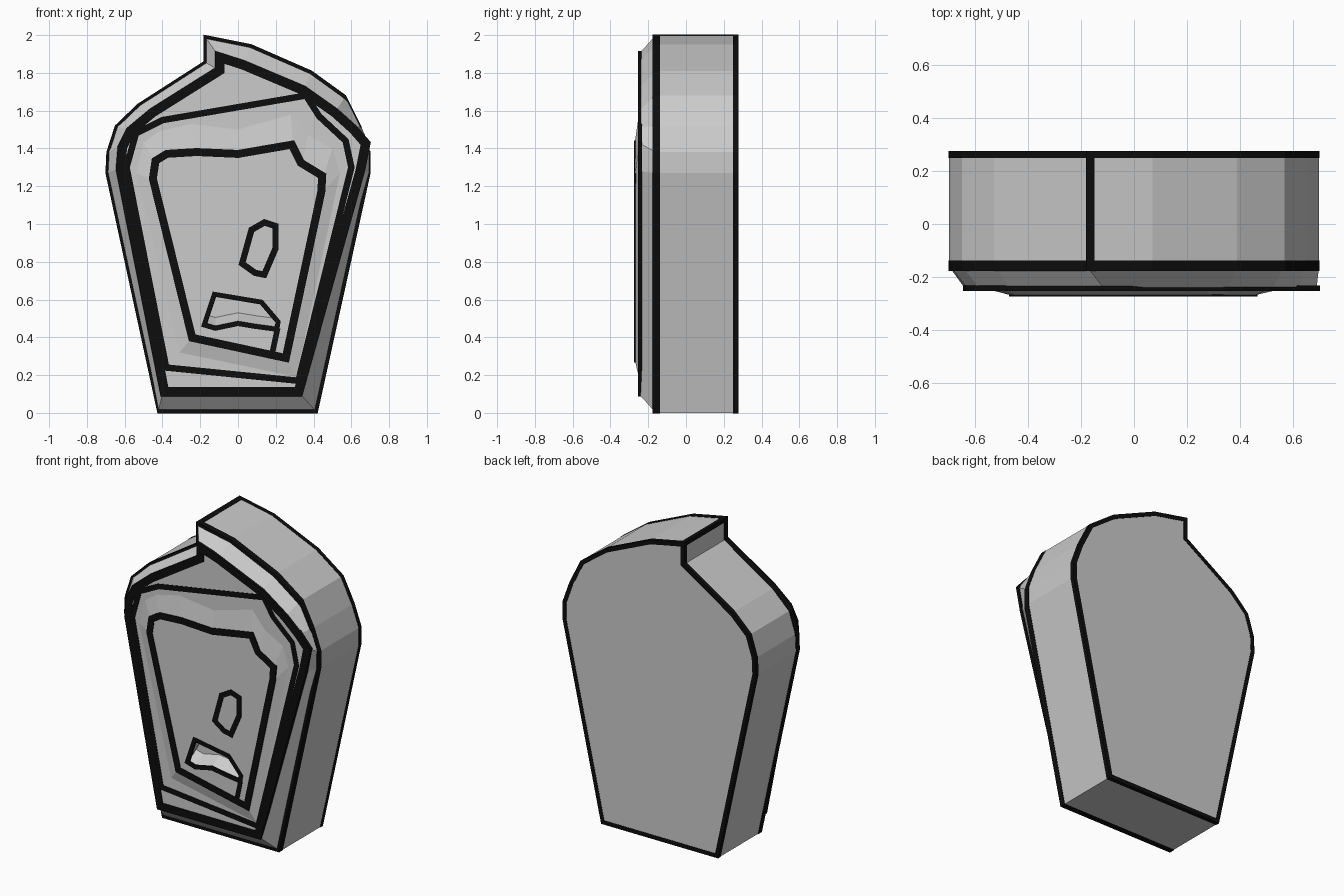
import bpy, bmesh
from mathutils import Vector

if "Cube" in bpy.data.objects:
    bpy.data.objects.remove(bpy.data.objects["Cube"])


def mat(name, v):
    m = bpy.data.materials.new(name)
    m.diffuse_color = (v, v, v, 1)
    m.use_nodes = True
    m.node_tree.nodes["Principled BSDF"].inputs["Base Color"].default_value = m.diffuse_color
    return m


STONE = mat("stone_grey", 0.6)
INK = mat("ink_black", 0.004)


def finish(name, bm, m):
    bmesh.ops.recalc_face_normals(bm, faces=bm.faces)
    me = bpy.data.meshes.new(name)
    bm.to_mesh(me)
    bm.free()
    me.materials.append(m)
    ob = bpy.data.objects.new(name, me)
    bpy.context.collection.objects.link(ob)
    return ob


def loft(name, rings, m):
    """Solid through matching (y, outline) rings."""
    bm = bmesh.new()
    vs = [[bm.verts.new((x, y, z)) for x, z in pts] for y, pts in rings]
    n = len(vs[0])
    for a, b in zip(vs, vs[1:]):
        for i in range(n):
            j = (i + 1) % n
            bm.faces.new((a[i], a[j], b[j], b[i]))
    bm.faces.new(vs[0])
    bm.faces.new(vs[-1])
    return finish(name, bm, m)


def offset(pts, d, closed):
    """Shift a polyline to its right-hand side by d, with mitred corners."""
    p = [Vector(q) for q in pts]
    n, out = len(p), []
    for i in range(n):
        ds = []
        if closed or i > 0:
            ds.append((p[i] - p[i - 1]).normalized())
        if closed or i < n - 1:
            ds.append((p[(i + 1) % n] - p[i]).normalized())
        ns = [Vector((t.y, -t.x)) for t in ds]
        mid = sum(ns, Vector((0, 0))).normalized()
        out.append(p[i] + mid * d / max(mid.dot(ns[0]), 0.5))
    return out


def ribbon(name, pts, y0, y1, a, b, closed=True):
    """Thin black band following an outline from offset a to offset b."""
    bm = bmesh.new()
    A, B = offset(pts, a, closed), offset(pts, b, closed)
    sec = [[bm.verts.new((q.x, y, q.y)) for q, y in
            ((u, y0), (v, y0), (v, y1), (u, y1))] for u, v in zip(A, B)]
    n = len(sec)
    for i in range(n if closed else n - 1):
        s, t = sec[i], sec[(i + 1) % n]
        for k in range(4):
            l = (k + 1) % 4
            bm.faces.new((s[k], s[l], t[l], t[k]))
    if not closed:
        bm.faces.new(sec[0])
        bm.faces.new(sec[-1])
    return finish(name, bm, INK)


# Outlines (x, z), clockwise from the lower left
outer = [(-.425, 0), (-.70, 1.27), (-.695, 1.38), (-.65, 1.52), (-.53, 1.635),
         (-.18, 1.86), (-.18, 2), (.07, 1.95), (.39, 1.81), (.57, 1.68),
         (.65, 1.52), (.70, 1.38), (.70, 1.27), (.42, 0)]
front = [(-.40, .1), (-.635, 1.29), (-.625, 1.41), (-.58, 1.50), (-.46, 1.60),
         (-.11, 1.82), (-.11, 1.90), (.03, 1.855), (.35, 1.72), (.52, 1.60),
         (.62, 1.51), (.69, 1.43), (.66, 1.28), (.33, .1)]
crease = [(-.38, .24), (-.59, 1.3), (-.54, 1.48), (-.40, 1.55), (.36, 1.68),
          (.43, 1.57), (.57, 1.44), (.60, 1.30), (.32, .17)]
plate_base = [(-.31, .32), (-.54, 1.27), (-.50, 1.43), (-.42, 1.49),
              (-.25, 1.53), (0, 1.50), (.28, 1.58), (.37, 1.47), (.50, 1.40),
              (.54, 1.27), (.31, .19)]
plate_top = [(-.25, .39), (-.46, 1.24), (-.445, 1.34), (-.38, 1.38),
             (-.22, 1.39), (0, 1.38), (.29, 1.43), (.34, 1.33), (.455, 1.26),
             (.45, 1.17), (.26, .28)]
mouth = [(-.17, .47), (-.12, .62), (.12, .58), (.205, .48), (.20, .45),
         (.09, .465), (0, .48), (-.12, .455)]
mouth_back = [(x, z + (.05 if z < .5 else 0)) for x, z in mouth]
eye = [(.02, .79), (.07, .97), (.14, 1.01), (.20, .99), (.20, .87),
       (.14, .73), (.09, .74)]

# Slab with bevelled front, and raised front plate
body = loft("slab_body", [(.275, outer), (-.16, outer), (-.25, front)], STONE)
plate = loft("front_plate", [(-.20, plate_base), (-.25, plate_base),
                             (-.271, plate_top)], STONE)

# Recessed mouth with a sloping ledge
cutter = loft("mouth_cutter", [(-.30, mouth), (-.271, mouth),
                               (-.19, mouth_back)], STONE)
cutter.hide_render = True
for ob in (body, plate):
    mod = ob.modifiers.new("mouth", 'BOOLEAN')
    mod.operation = 'DIFFERENCE'
    mod.solver = 'EXACT'
    mod.object = cutter
    bpy.context.view_layer.objects.active = ob
    bpy.ops.object.modifier_apply(modifier=mod.name)
bpy.data.objects.remove(cutter)

# Black edge bands
ribbon("back_edge_band", outer, .25, .277, -.002, .025)
ribbon("side_edge_band", outer, -.177, -.138, -.002, .017)
ribbon("front_edge_band", front, -.254, -.232, -.012, .038)
ribbon("crease_band", crease, -.253, -.24, -.017, .017)
ribbon("plate_edge_band", plate_top, -.275, -.262, -.012, .03)
ribbon("mouth_band", mouth, -.275, -.262, -.02, .006)
ribbon("eye_band", eye, -.275, -.262, -.015, .018)
ribbon("groove_band", [(.21, .45), (.18, .31)], -.274, -.262,
       -.015, .015, closed=False)

# Band along the notch at the top
ribbon("notch_band", [(-.18, 1.975), (-.18, 2), (-.15, 1.994)], -.16, .275,
       -.002, .01, closed=False)
